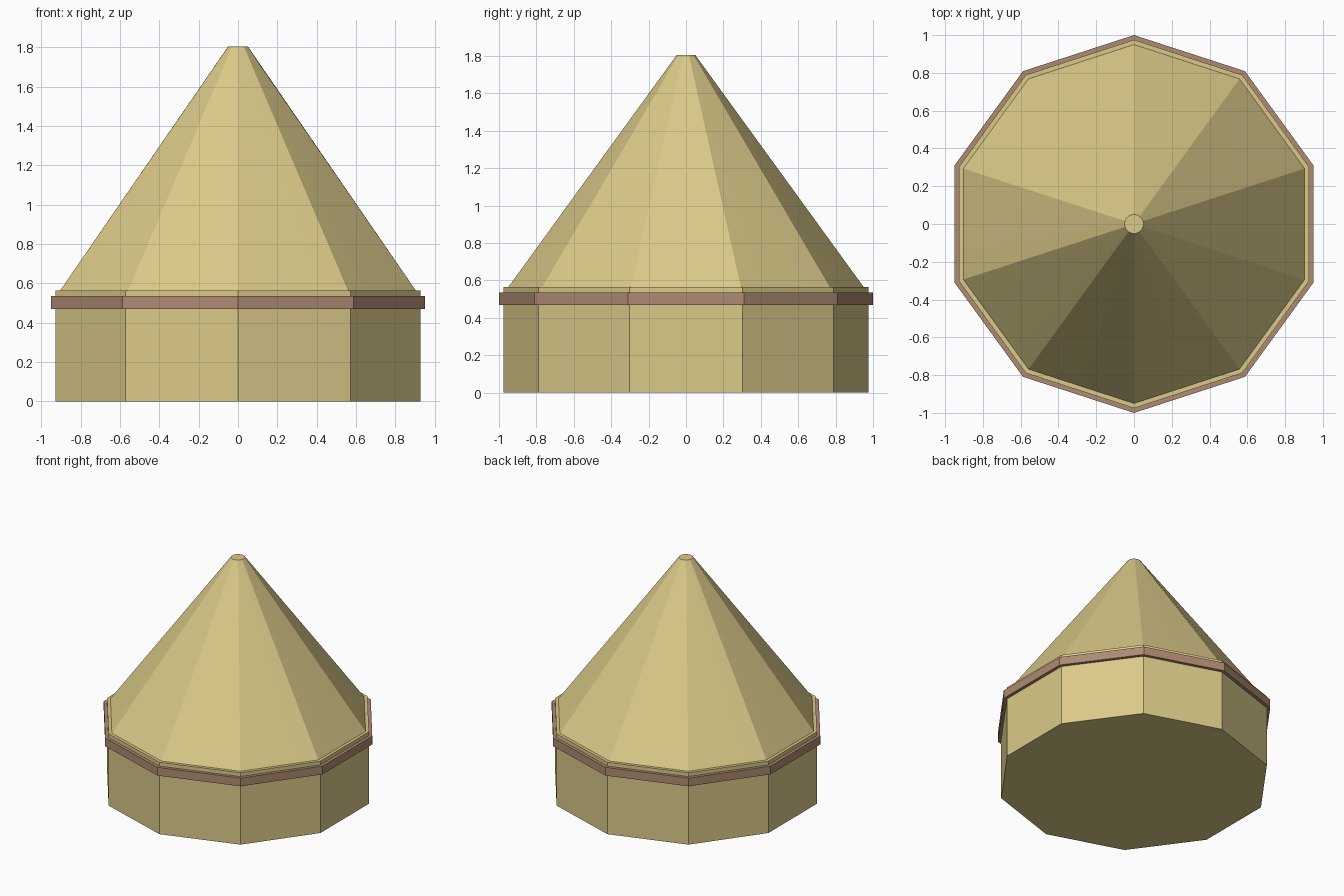
import bpy, bmesh
from math import sin, cos, pi

if "Cube" in bpy.data.objects:
    bpy.data.objects.remove(bpy.data.objects["Cube"])

SIDES = 10   # walls
SUB = 4      # subdivisions per wall, used where the roof turns round

def material(name, rgb):
    m = bpy.data.materials.new(name)
    m.diffuse_color = (*rgb, 1)
    m.use_nodes = True
    m.node_tree.nodes["Principled BSDF"].inputs["Base Color"].default_value = m.diffuse_color
    return m

def decagon(r, z, sub=1):
    """Points along a decagon with a corner on +y."""
    c = [(r * sin(2 * pi * i / SIDES), r * cos(2 * pi * i / SIDES)) for i in range(SIDES)]
    pts = []
    for i in range(SIDES):
        (ax, ay), (bx, by) = c[i], c[(i + 1) % SIDES]
        for k in range(sub):
            t = k / sub
            pts.append((ax + (bx - ax) * t, ay + (by - ay) * t, z))
    return pts

def circle(r, z, n):
    return [(r * sin(2 * pi * i / n), r * cos(2 * pi * i / n), z) for i in range(n)]

def loft(name, rings, mat, closed=False):
    """Join rings with quads; cap the ends, or close the loop into a band."""
    bm = bmesh.new()
    vs = [[bm.verts.new(p) for p in ring] for ring in rings]
    pairs = list(zip(vs, vs[1:]))
    if closed:
        pairs.append((vs[-1], vs[0]))
    else:
        bm.faces.new(vs[0])
        bm.faces.new(vs[-1])
    n = len(vs[0])
    for a, b in pairs:
        for i in range(n):
            j = (i + 1) % n
            bm.faces.new((a[i], a[j], b[j], b[i]))
    bmesh.ops.recalc_face_normals(bm, faces=bm.faces)
    me = bpy.data.meshes.new(name)
    bm.to_mesh(me)
    bm.free()
    me.materials.append(mat)
    ob = bpy.data.objects.new(name, me)
    bpy.context.collection.objects.link(ob)
    return ob

straw = material("straw", (0.71, 0.59, 0.25))
wood = material("brown_band", (0.42, 0.26, 0.17))

# Ten-sided wall
loft("wall", [decagon(0.975, 0), decagon(0.975, 0.565)], straw)

# Brown band around the wall
loft("band", [decagon(0.975, 0.47), decagon(1.0, 0.47),
              decagon(1.0, 0.535), decagon(0.975, 0.535)], wood, closed=True)

# Roof: decagonal base blending to a small round flat top
loft("roof", [decagon(0.95, 0.565, SUB), circle(0.05, 1.805, SIDES * SUB)], straw)
